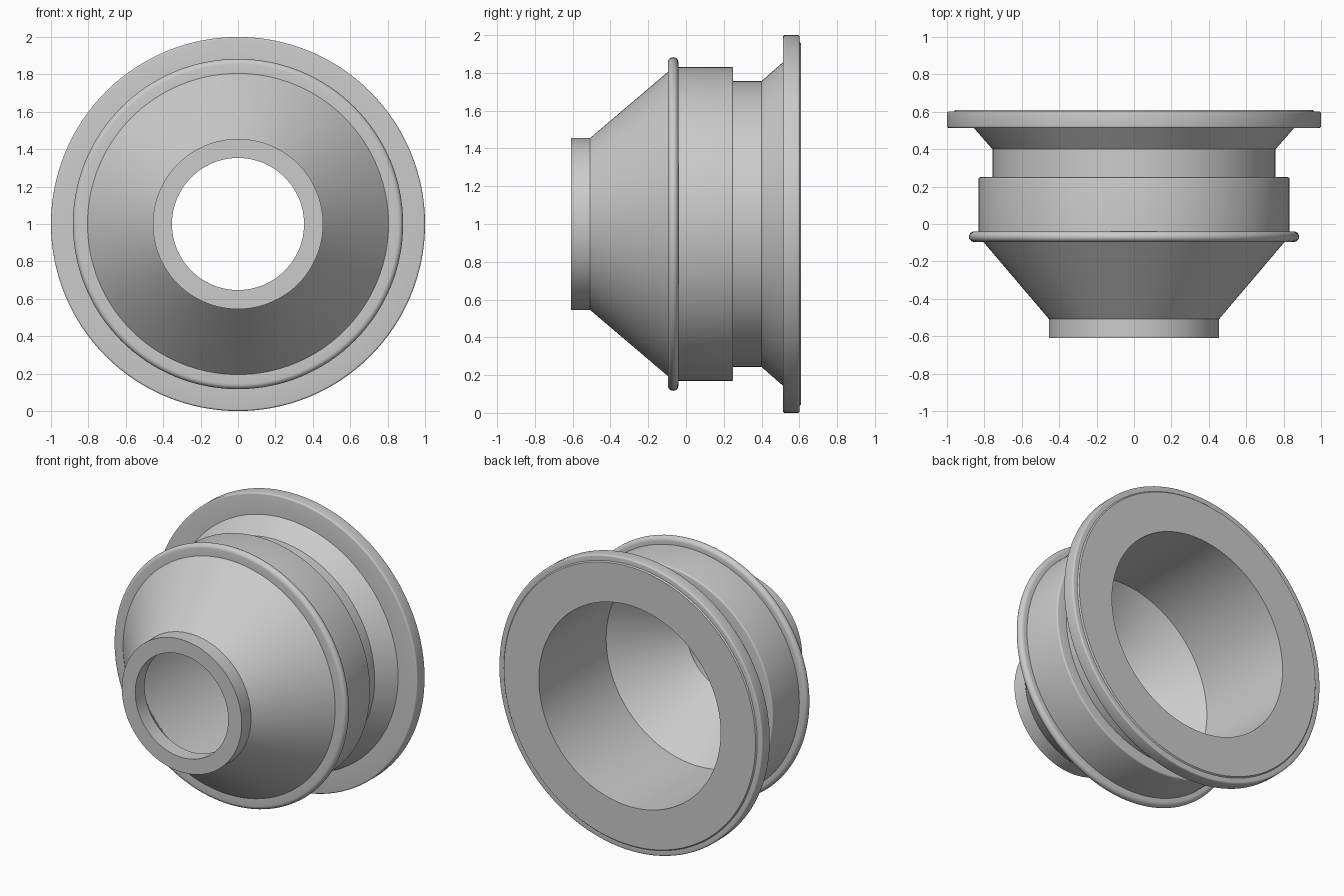
import bpy, bmesh, math

if "Cube" in bpy.data.objects:
    bpy.data.objects.remove(bpy.data.objects["Cube"])

SEGMENTS = 128


def arc(y, r, radius, start, end, steps):
    """Rounded profile points; angles in degrees, 0 = +y, 90 = outward."""
    return [(y + radius * math.cos(math.radians(start + (end - start) * i / steps)),
             r + radius * math.sin(math.radians(start + (end - start) * i / steps)))
            for i in range(steps + 1)]


def lathe(name, profile):
    """Revolve a closed (y, radius) profile around the horizontal y axis at z = 1."""
    bm = bmesh.new()
    rings = []
    for i in range(SEGMENTS):
        a = 2 * math.pi * i / SEGMENTS
        rings.append([bm.verts.new((r * math.sin(a), y, 1 + r * math.cos(a)))
                      for y, r in profile])
    n = len(profile)
    for i in range(SEGMENTS):
        p, q = rings[i], rings[(i + 1) % SEGMENTS]
        for j in range(n):
            k = (j + 1) % n
            bm.faces.new((p[j], p[k], q[k], q[j]))
    bmesh.ops.recalc_face_normals(bm, faces=bm.faces)
    mesh = bpy.data.meshes.new(name)
    bm.to_mesh(mesh)
    bm.free()
    obj = bpy.data.objects.new(name, mesh)
    bpy.context.collection.objects.link(obj)
    bpy.context.view_layer.objects.active = obj
    obj.select_set(True)
    bpy.ops.object.shade_smooth_by_angle(angle=math.radians(30))
    return obj


# Front spout and outer cone
profile = [(-0.61, 0.353), (-0.61, 0.455), (-0.508, 0.455), (-0.096, 0.805)]
# Rounded bead
profile += arc(-0.068, 0.855, 0.028, 180, 0, 10)
# Wide band with softened rear edge, then neck
profile += [(-0.04, 0.832)] + arc(0.24, 0.822, 0.01, 90, 0, 4)
profile += [(0.25, 0.757), (0.40, 0.757)]
# Flare into the rear flange with rounded rim and raised lip
profile += [(0.513, 0.856)]
profile += arc(0.523, 0.99, 0.01, 180, 90, 4) + arc(0.592, 0.99, 0.01, 90, 0, 4)
profile += [(0.602, 0.962), (0.61, 0.955)]
# Rear bore and inner cone back to the spout
profile += [(0.61, 0.69), (-0.12, 0.69), (-0.508, 0.353)]

lathe("flanged_funnel", profile)
